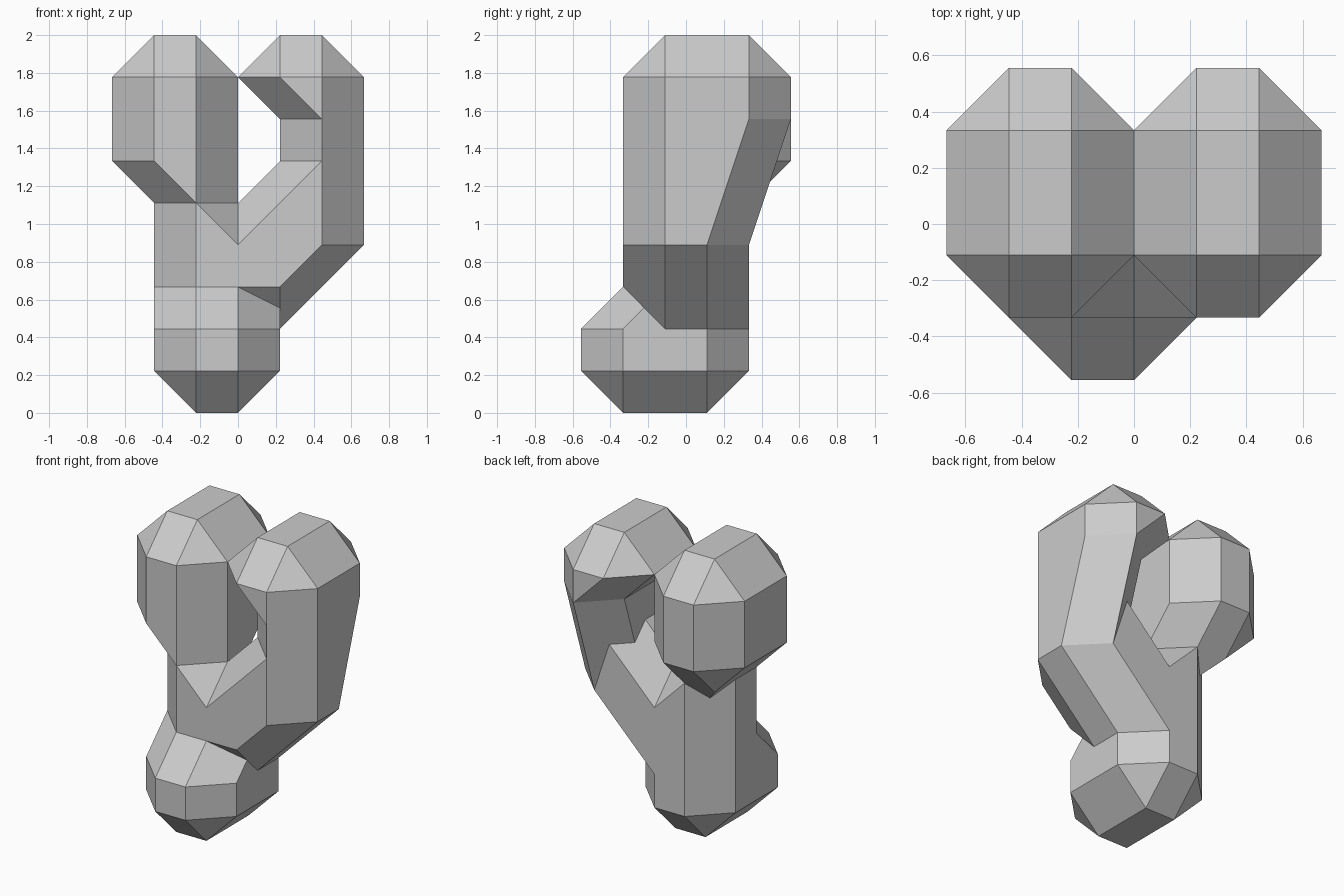
import bpy, bmesh
from math import radians
from mathutils import Vector

U = 2 / 9          # grid step; every part is laid out in whole steps
BACK, FRONT = 0.5, -0.5

old = bpy.data.objects.get("Cube")
if old:
    bpy.data.objects.remove(old, do_unlink=True)

# Single flat colour
grey = bpy.data.materials.new("plain grey")
grey.use_nodes = True
colour = (0.6, 0.6, 0.6, 1)
grey.diffuse_color = colour
grey.node_tree.nodes["Principled BSDF"].inputs["Base Color"].default_value = colour


def across(profile, ys):
    """Extrude an x-z profile through the given y positions."""
    return [(x, y, z) for x, z in profile for y in ys]


def along(profile, xs):
    """Extrude a y-z profile through the given x positions."""
    return [(x, y, z) for y, z in profile for x in xs]


def bevelled_part(name, core):
    """Convex solid around the core points, bevelled one step on every side."""
    bm = bmesh.new()
    for p in core:
        for axis in range(3):
            for sign in (-1, 1):
                offset = Vector()
                offset[axis] = sign
                bm.verts.new((Vector(p) + offset) * U)
    bmesh.ops.remove_doubles(bm, verts=bm.verts, dist=0.001)
    hull = bmesh.ops.convex_hull(bm, input=bm.verts)
    unused = {g for g in hull["geom_interior"] + hull["geom_unused"]
              if isinstance(g, bmesh.types.BMVert)}
    bmesh.ops.delete(bm, geom=list(unused), context='VERTS')
    bmesh.ops.dissolve_limit(bm, angle_limit=radians(1), verts=bm.verts, edges=bm.edges)
    bmesh.ops.recalc_face_normals(bm, faces=bm.faces)
    mesh = bpy.data.meshes.new(name)
    bm.to_mesh(mesh)
    bm.free()
    mesh.materials.append(grey)
    obj = bpy.data.objects.new(name, mesh)
    bpy.context.collection.objects.link(obj)
    return obj


DEPTH = (FRONT, BACK)
parts = [
    # Foot with a ramp rising to the trunk
    bevelled_part("foot", along([(-1.5, 1), (-1.5, 2), (FRONT, 3), (BACK, 3), (BACK, 1)], (-1, 0))),
    # Upright trunk with a sloped top
    bevelled_part("trunk", across([(-1, 2), (0, 2), (0, 4), (-1, 5)], DEPTH)),
    # Slanted arm, cut away under its front edge
    bevelled_part("slanted_arm",
                  across([(0, 4), (2, 4), (2, 6)], DEPTH)
                  + [(0, FRONT, 3), (1, FRONT, 3), (0, BACK, 2)]),
    # Thin upright on the left, swept backwards near the top
    bevelled_part("left_upright",
                  along([(FRONT, 4), (BACK, 4), (BACK, 6), (1.5, 7), (1.5, 8), (FRONT, 8)], (2,))),
    # Left head leaning inwards
    bevelled_part("left_head", across([(1, 8), (2, 8), (2, 7)], (FRONT, 1.5))),
    # Right head, tapering down onto the trunk
    bevelled_part("right_head",
                  across([(-2, 8), (-1, 8), (-2, 6)], (FRONT, 1.5))
                  + [(-1, FRONT, 5), (-1, BACK, 5), (-1, 1.5, 6)]),
]

# Fuse all parts into one clean skin
body = parts[0]
for other in parts[1:]:
    mod = body.modifiers.new("fuse " + other.name, 'BOOLEAN')
    mod.operation = 'UNION'
    mod.solver = 'EXACT'
    mod.object = other
graph = bpy.context.evaluated_depsgraph_get()
fused = bpy.data.meshes.new_from_object(body.evaluated_get(graph))
body.modifiers.clear()
body.data = fused
body.name = "forked_body"
for other in parts[1:]:
    bpy.data.objects.remove(other, do_unlink=True)

bm = bmesh.new()
bm.from_mesh(fused)
bmesh.ops.remove_doubles(bm, verts=bm.verts, dist=0.0005)
bmesh.ops.dissolve_limit(bm, angle_limit=radians(1), verts=bm.verts, edges=bm.edges)
for face in bm.faces:
    face.smooth = False
    face.material_index = 0
bm.to_mesh(fused)
bm.free()
